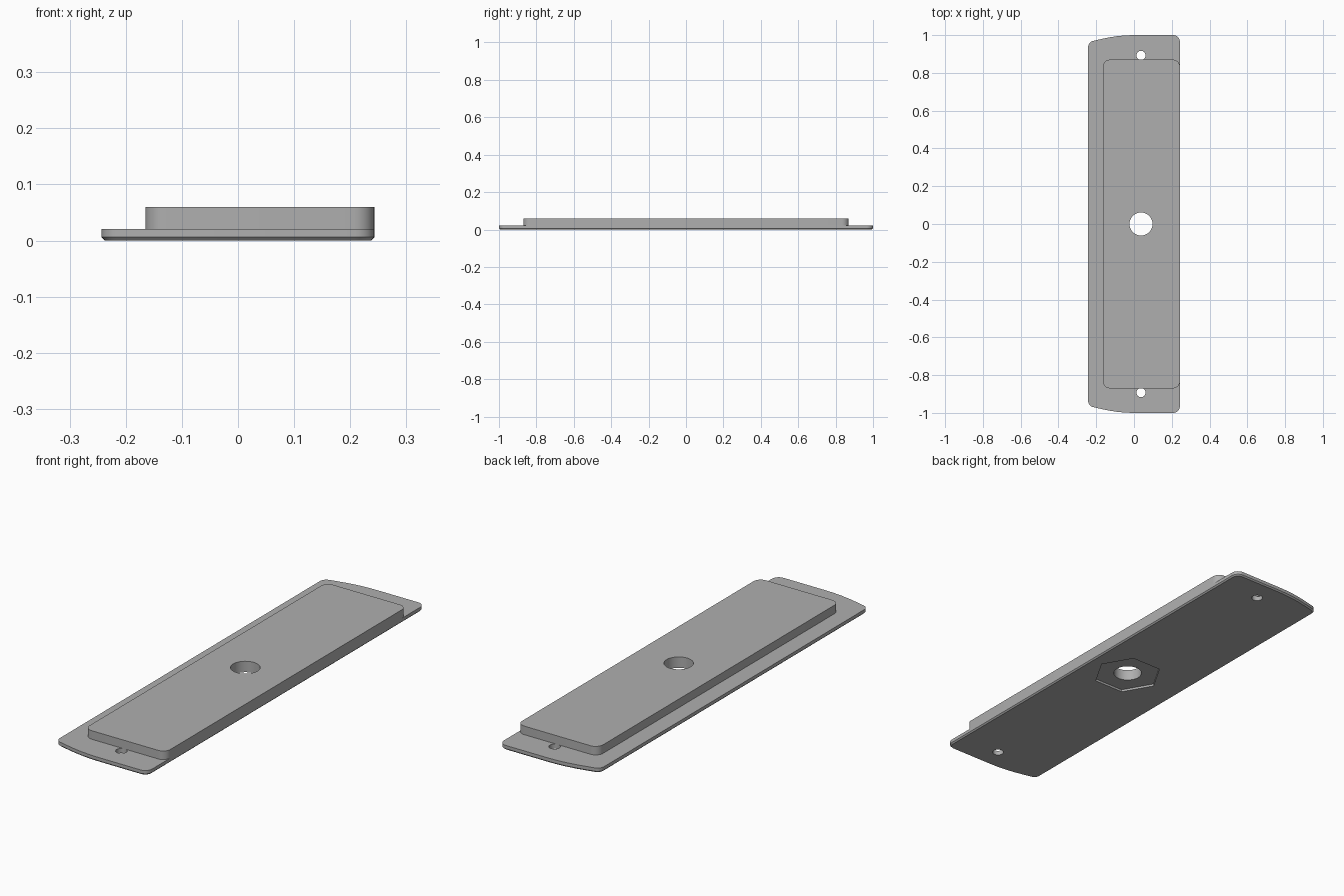
import bpy, bmesh
from math import sin, cos, pi, radians
from mathutils import Vector

cube = bpy.data.objects.get("Cube")
if cube:
    bpy.data.objects.remove(cube, do_unlink=True)

HOLE_X = 0.037     # shared centre line of the holes
HALF_W = 0.243     # half width of the base
BASE_TOP = 0.021
TOP = 0.06

grey = bpy.data.materials.new("plain grey")
grey.use_nodes = True
grey.diffuse_color = (0.43, 0.43, 0.43, 1)
bsdf = next(n for n in grey.node_tree.nodes if n.type == 'BSDF_PRINCIPLED')
bsdf.inputs["Base Color"].default_value = grey.diffuse_color


def rounded(corners, radius, steps=8):
    """Round the corners of a counter-clockwise outline; a corner may carry its own radius."""
    points = []
    for i, corner in enumerate(corners):
        p = Vector(corner[:2])
        r = corner[2] if len(corner) > 2 else radius
        if r == 0:
            points.append(p)
            continue
        a = (Vector(corners[i - 1][:2]) - p).normalized()
        b = (Vector(corners[(i + 1) % len(corners)][:2]) - p).normalized()
        half = a.angle(b) / 2
        centre = p + (a + b).normalized() * (r / sin(half))
        start = p + a * (r / abs(sin(half) / cos(half))) - centre
        sweep = pi - 2 * half
        for k in range(steps + 1):
            t = sweep * k / steps
            points.append(centre + Vector((start.x * cos(t) - start.y * sin(t),
                                           start.x * sin(t) + start.y * cos(t))))
    return points


def ring(x, y, radius, sides):
    return [Vector((x + radius * cos(2 * pi * k / sides),
                    y + radius * sin(2 * pi * k / sides))) for k in range(sides)]


def prism(name, outline, z0, z1, chamfer=0):
    """Extrude an outline, optionally chamfering its bottom edge."""
    bm = bmesh.new()
    bottom = bm.faces.new([bm.verts.new((p.x, p.y, z0)) for p in outline])
    grown = bmesh.ops.extrude_face_region(bm, geom=[bottom], use_keep_orig=True)
    for v in (g for g in grown["geom"] if isinstance(g, bmesh.types.BMVert)):
        v.co.z = z1
    bmesh.ops.recalc_face_normals(bm, faces=bm.faces)
    if chamfer:
        rim = [e for e in bm.edges if all(abs(v.co.z - z0) < 1e-6 for v in e.verts)]
        bmesh.ops.bevel(bm, geom=rim, offset=chamfer, segments=1, affect='EDGES')
    mesh = bpy.data.meshes.new(name)
    bm.to_mesh(mesh)
    bm.free()
    obj = bpy.data.objects.new(name, mesh)
    bpy.context.collection.objects.link(obj)
    mesh.materials.append(grey)
    return obj


def cut(obj, cutters):
    bpy.context.view_layer.objects.active = obj
    for cutter in cutters:
        mod = obj.modifiers.new("cut", 'BOOLEAN')
        mod.operation = 'DIFFERENCE'
        mod.solver = 'EXACT'
        mod.object = cutter
        bpy.ops.object.modifier_apply(modifier=mod.name)


# Base outline: straight ends that sweep back in a shallow arc towards -x
arc = [(-0.045 * k, 1 - 0.0014 * k * k, 0) for k in range(5)]
end = [(HALF_W, 1, 0.035)] + arc + [(-HALF_W, 0.963, 0.033)]
mirrored = [(x, -y, r) for x, y, r in reversed(end)]
base = prism("base_plate", rounded(end + mirrored, 0), 0, BASE_TOP, 0.006)

# Raised pad, flush with the +x side of the base
left, length = -0.165, 0.87
pad = prism("raised_pad", rounded([(HALF_W, -length), (HALF_W, length),
                                   (left, length), (left, -length)], 0.037),
            BASE_TOP, TOP)

# Centre bore, hexagonal nut recess underneath, and a screw hole at each end
bore = prism("bore_cutter", ring(HOLE_X, 0, 0.061, 48), -0.1, 0.2)
recess = prism("recess_cutter", ring(HOLE_X, 0, 0.15, 6), -0.1, 0.01)
screws = [prism("screw_cutter", ring(HOLE_X, y, 0.024, 24), -0.1, 0.2)
          for y in (-0.893, 0.893)]
cut(base, [recess, bore] + screws)
cut(pad, [bore])
for cutter in [bore, recess] + screws:
    bpy.data.objects.remove(cutter, do_unlink=True)

# Smooth the rounded walls, keep the edges crisp
bpy.ops.object.select_all(action='DESELECT')
for obj in (base, pad):
    obj.select_set(True)
bpy.context.view_layer.objects.active = base
bpy.ops.object.shade_smooth_by_angle(angle=radians(30))
